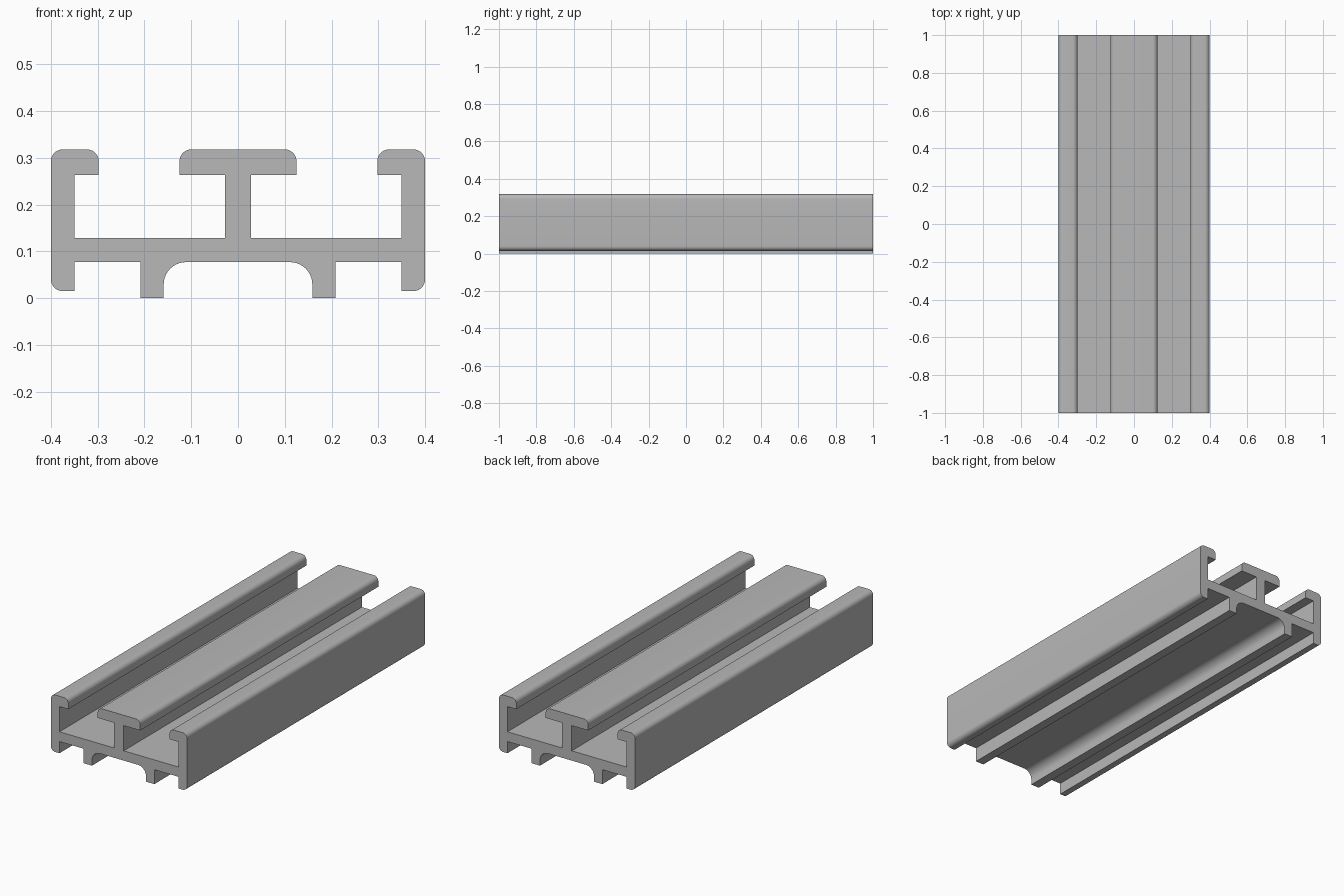
import bpy
import bmesh
import math
from mathutils import Vector

cube = bpy.data.objects.get("Cube")
if cube:
    bpy.data.objects.remove(cube, do_unlink=True)

LENGTH = 2.0
ROUND = 0.025   # outer edge rounding
COVE = 0.048    # fillet inside the feet

# Right half of the cross-section, bottom to top: x, z, corner radius
half = [
    (0.159, 0.077, COVE), (0.159, 0, 0), (0.208, 0, 0), (0.208, 0.077, 0),   # foot
    (0.35, 0.077, 0), (0.35, 0.015, 0), (0.4, 0.015, ROUND),                 # side skirt
    (0.4, 0.318, ROUND), (0.298, 0.318, ROUND), (0.298, 0.263, 0),           # side lip
    (0.35, 0.263, 0), (0.35, 0.129, 0), (0.028, 0.129, 0),                   # channel
    (0.028, 0.263, 0), (0.125, 0.263, 0), (0.125, 0.318, ROUND),             # centre flange
]
outline = half + [(-x, z, r) for x, z, r in reversed(half)]


def rounded(points, steps=10):
    """Replace each right-angled corner that has a radius by an arc."""
    result = []
    for i, (x, z, r) in enumerate(points):
        corner = Vector((x, z))
        if not r:
            result.append(corner)
            continue
        before = (Vector(points[i - 1][:2]) - corner).normalized()
        after = (Vector(points[(i + 1) % len(points)][:2]) - corner).normalized()
        centre = corner + (before + after) * r
        for k in range(steps + 1):
            a = math.pi / 2 * k / steps
            result.append(centre - after * r * math.cos(a) - before * r * math.sin(a))
    return result


# Flat grey metal
grey = bpy.data.materials.new("grey_metal")
grey.use_nodes = True
colour = (0.48, 0.48, 0.48, 1)
grey.diffuse_color = colour
grey.node_tree.nodes["Principled BSDF"].inputs["Base Color"].default_value = colour

# Extrude the cross-section along the rail
bm = bmesh.new()
front = bm.faces.new([bm.verts.new((p.x, -LENGTH / 2, p.y)) for p in rounded(outline)])
extruded = bmesh.ops.extrude_face_region(bm, geom=[front], use_keep_orig=True)
moved = [v for v in extruded["geom"] if isinstance(v, bmesh.types.BMVert)]
bmesh.ops.translate(bm, verts=moved, vec=(0, LENGTH, 0))
bmesh.ops.recalc_face_normals(bm, faces=bm.faces)

mesh = bpy.data.meshes.new("extruded_rail")
bm.to_mesh(mesh)
bm.free()
mesh.materials.append(grey)
rail = bpy.data.objects.new("extruded_rail", mesh)
bpy.context.collection.objects.link(rail)

# Smooth the roundings, keep the edges sharp
bpy.ops.object.select_all(action="DESELECT")
rail.select_set(True)
bpy.context.view_layer.objects.active = rail
bpy.ops.object.shade_smooth_by_angle(angle=math.radians(30))
